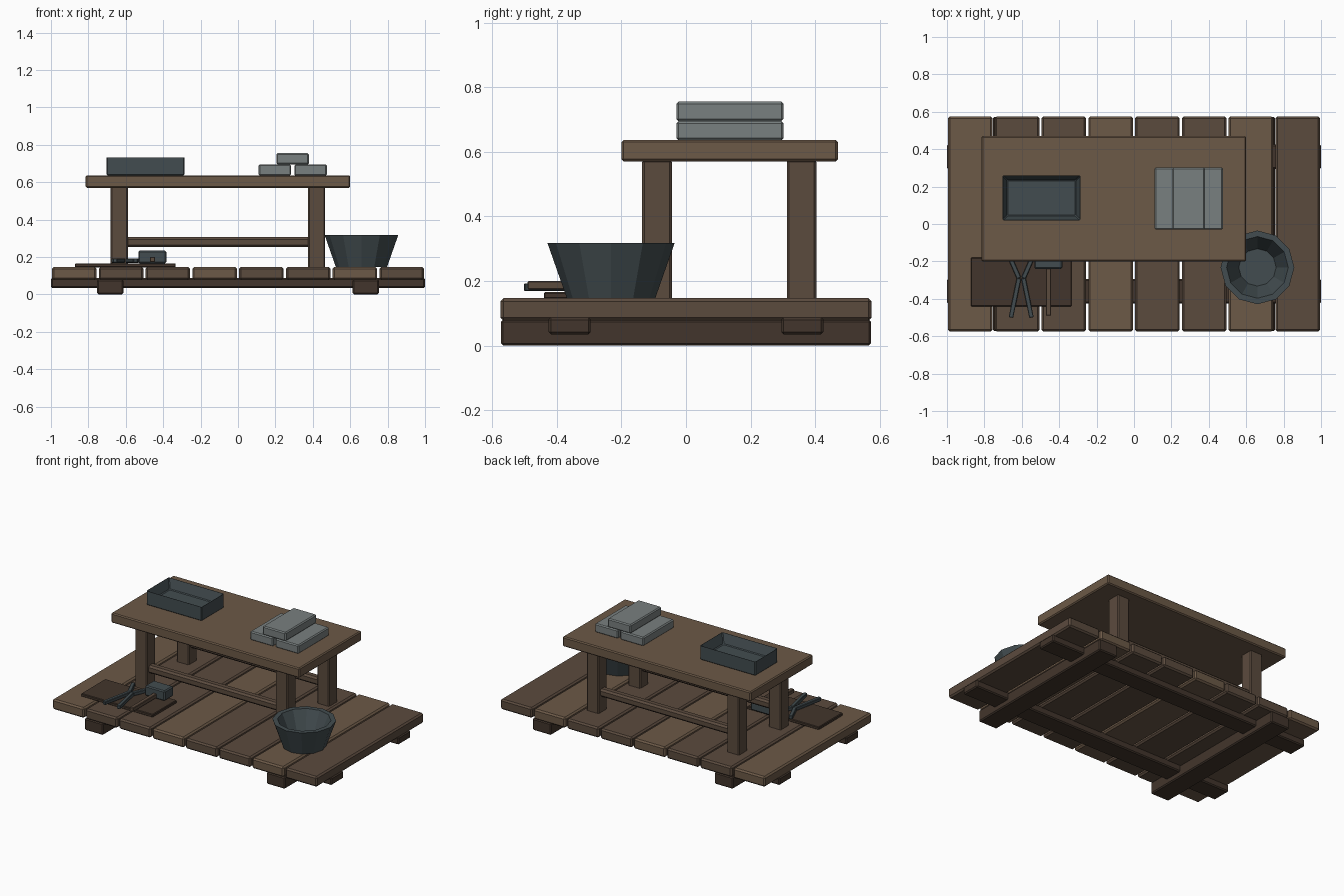
import bpy, bmesh, math
from mathutils import Vector

if "Cube" in bpy.data.objects:
    bpy.data.objects.remove(bpy.data.objects["Cube"])


def mat(name, r, g, b):
    m = bpy.data.materials.new(name)
    m.diffuse_color = (r, g, b, 1)
    m.use_nodes = True
    m.node_tree.nodes["Principled BSDF"].inputs["Base Color"].default_value = m.diffuse_color
    return m


LIGHT = mat("light_wood", .15, .10, .063)
DARK = mat("dark_wood", .105, .07, .048)
DEEP = mat("deep_wood", .055, .036, .025)
IRON = mat("dark_iron", .055, .073, .08)
STEEL = mat("pale_steel", .19, .215, .215)


def finish(name, bm, m, bevel=0):
    bmesh.ops.recalc_face_normals(bm, faces=bm.faces)
    me = bpy.data.meshes.new(name)
    bm.to_mesh(me)
    bm.free()
    me.materials.append(m)
    ob = bpy.data.objects.new(name, me)
    bpy.context.collection.objects.link(ob)
    if bevel:
        mod = ob.modifiers.new("bevel", 'BEVEL')
        mod.width, mod.segments = bevel, 1
    return ob


def box(name, x, y, z, m, bevel=.007):
    bm = bmesh.new()
    bmesh.ops.create_cube(bm, size=1)
    for v in bm.verts:
        v.co = [(a + b) / 2 + c * (b - a) for (a, b), c in zip((x, y, z), v.co)]
    return finish(name, bm, m, bevel)


def bar(name, p, q, w, m):
    # square bar between two points
    p, q = Vector(p), Vector(q)
    ob = box(name, (-w / 2, w / 2), (-w / 2, w / 2), (0, (q - p).length), m, .003)
    ob.location = p
    ob.rotation_mode = 'QUATERNION'
    ob.rotation_quaternion = (q - p).to_track_quat('Z', 'Y')
    return ob


# platform planks, runners and long beams
for i, m in enumerate((LIGHT, DARK, DARK, LIGHT, DARK, DARK, LIGHT, DARK)):
    c = -.875 + .25 * i
    box(f"plank_{i + 1}", (c - .119, c + .119), (-.575, .575), (.077, .147), m, .01)
for s in (-1, 1):
    side = "left" if s < 0 else "right"
    box(f"{side}_runner", (s * .683 - .07, s * .683 + .07), (-.573, .573), (0, .08), DEEP)
    end = "front" if s < 0 else "back"
    box(f"{end}_beam", (-1, 1), (s * .36 - .065, s * .36 + .065), (.035, .087), DEEP)

# table
box("table_top", (-.815, .6), (-.2, .47), (.57, .637), LIGHT)
for end, y in (("front", -.09), ("back", .358)):
    for side, x in (("left", -.635), ("right", .42)):
        box(f"{end}_{side}_leg", (x - .046, x + .046), (y - .046, y + .046), (.14, .575), DARK)
    box(f"{end}_rail", (-.61, .4), (y - .027, y + .027), (.253, .306), DARK, .012)

# open tray: inset the top and push it down
bm = bmesh.new()
bmesh.ops.create_cube(bm, size=1)
for v in bm.verts:
    v.co = (-.495 + v.co.x * .416, .14 + v.co.y * .24, .687 + v.co.z * .1)
top = max(bm.faces, key=lambda f: f.calc_center_median().z)
bmesh.ops.inset_region(bm, faces=[top], thickness=.034)
for v in top.verts:
    v.co.z = .665
finish("tray", bm, IRON, .005)

# stacked bars of metal
for n, x, z in (("left_ingot", .197, .635), ("right_ingot", .388, .635), ("top_ingot", .292, .695)):
    box(n, (x - .087, x + .087), (-.03, .302), (z, z + .06), STEEL)

# twelve-sided bucket: outer wall, rim, inner wall
bm = bmesh.new()
rings = []
for r, z in ((.137, .147), (.197, .318), (.165, .318), (.1, .175)):
    rings.append([bm.verts.new((.66 + r * math.cos(k * math.pi / 6),
                                -.232 + r * math.sin(k * math.pi / 6), z)) for k in range(12)])
for a, b in zip(rings, rings[1:]):
    for k in range(12):
        j = (k + 1) % 12
        bm.faces.new((a[k], a[j], b[j], b[k]))
bm.faces.new(rings[0])
bm.faces.new(rings[-1])
finish("bucket", bm, IRON)

# tool board with tongs and hammer
box("tool_board", (-.872, -.333), (-.44, -.18), (.145, .166), DEEP, .004)
for s, side in ((-1, "left"), (1, "right")):
    mid = (-.603 + s * .012, -.29, .181)
    bar(f"{side}_tong_handle", (-.603 + s * .055, -.5, .181), mid, .024, IRON)
    bar(f"{side}_tong_jaw", mid, (-.603 + s * .064, -.17, .181), .024, IRON)
bar("hammer_handle", (-.457, -.49, .187), (-.457, -.18, .187), .027, DARK)
box("hammer_head", (-.533, -.383), (-.24, -.145), (.166, .234), IRON)
